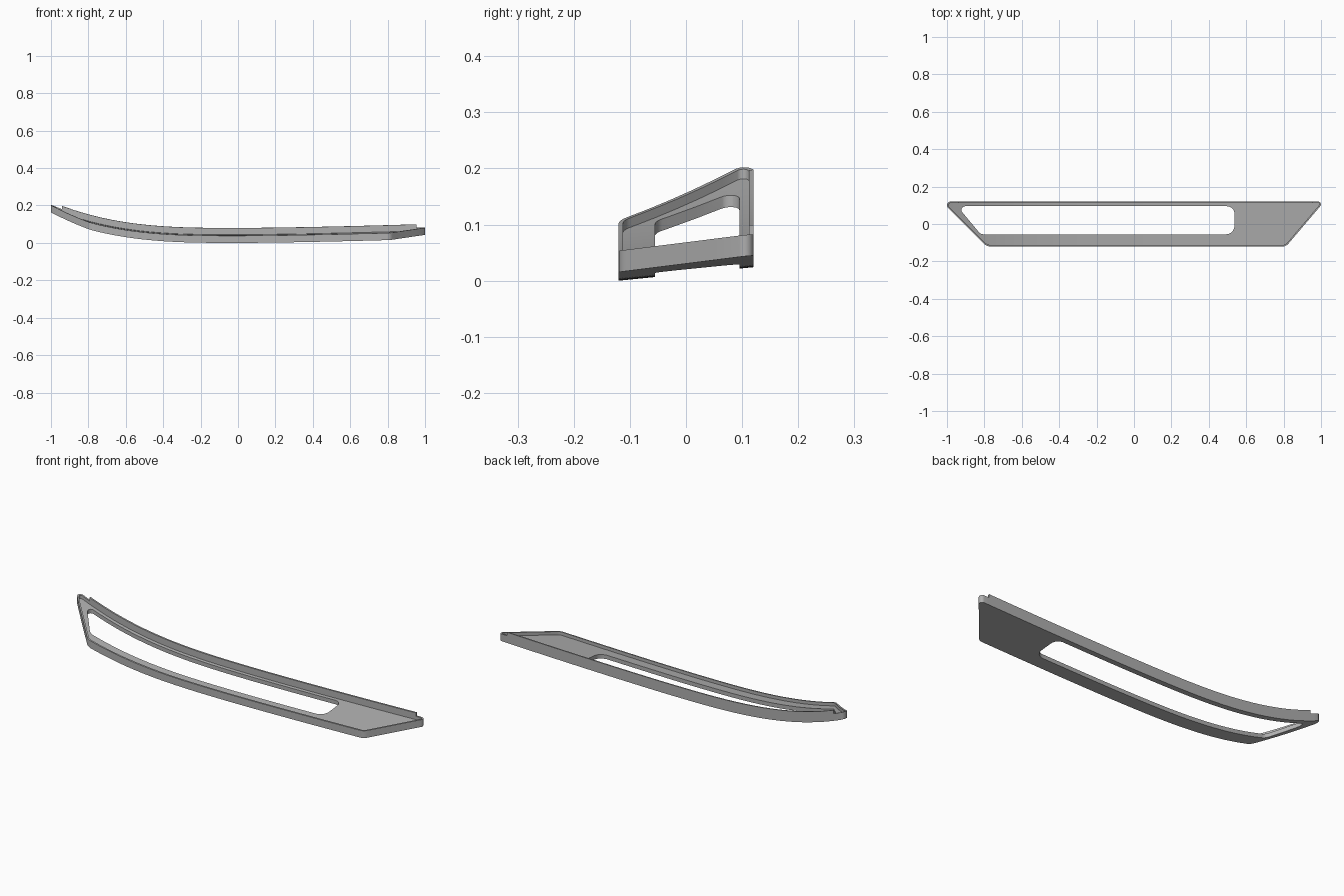
import bpy, bmesh, math
from mathutils import Vector

cube = bpy.data.objects.get("Cube")
if cube:
    bpy.data.objects.remove(cube, do_unlink=True)

grey = bpy.data.materials.new("mid_grey")
grey.use_nodes = True
grey.diffuse_color = (0.43, 0.43, 0.43, 1)
grey.node_tree.nodes["Principled BSDF"].inputs["Base Color"].default_value = (0.43, 0.43, 0.43, 1)

FLOOR, RIM, BACK, WALL = 0.021, 0.038, 0.056, 0.008


def inset(corners, d):
    """Move every edge of a counter-clockwise polygon inward by d."""
    out = []
    for i, (x, y, r) in enumerate(corners):
        p = Vector((x, y))
        a = (p - Vector(corners[i - 1][:2])).normalized()
        b = (Vector(corners[(i + 1) % len(corners)][:2]) - p).normalized()
        na, nb = Vector((-a.y, a.x)), Vector((-b.y, b.x))
        q = p + (na + nb) * d / (1 + na.dot(nb))
        out.append((q.x, q.y, max(r - d, 0.004)))
    return out


def rounded(corners, steps=8):
    """Counter-clockwise outline with a fillet at every corner."""
    pts = []
    for i, (x, y, r) in enumerate(corners):
        p = Vector((x, y))
        a = (p - Vector(corners[i - 1][:2])).normalized()
        b = (Vector(corners[(i + 1) % len(corners)][:2]) - p).normalized()
        turn = a.angle(b)
        start = p - a * r * math.tan(turn / 2)
        centre = start + Vector((-a.y, a.x)) * r
        a0 = math.atan2(-a.x, a.y)
        for k in range(steps + 1):
            t = a0 + turn * k / steps
            pts.append(centre + r * Vector((math.cos(t), math.sin(t))))
    return pts


def bend(x, y):
    """Height of the underside: upswept right end, gentle slope to the back."""
    sweep = 0.142 * (-x) ** 3 if x < 0 else 0.021 * x ** 1.5
    return sweep + 0.1 * (y + 0.12)


def build(name, loops, z0, z1):
    """Fill the outlines, slice along the length, thicken and bend."""
    bm = bmesh.new()
    edges = []
    for loop in loops:
        vs = [bm.verts.new((p.x, p.y, 0)) for p in loop]
        edges += [bm.edges.new((vs[i - 1], vs[i])) for i in range(len(vs))]
    bmesh.ops.triangle_fill(bm, edges=edges, use_beauty=True, normal=(0, 0, 1))
    for i in range(1, 50):
        bmesh.ops.bisect_plane(bm, geom=bm.verts[:] + bm.edges[:] + bm.faces[:],
                               dist=1e-5, plane_co=(-1 + i / 25, 0, 0), plane_no=(1, 0, 0))
    ext = bmesh.ops.extrude_face_region(bm, geom=bm.faces[:])
    top = {g for g in ext["geom"] if isinstance(g, bmesh.types.BMVert)}
    for v in bm.verts:
        v.co.z = bend(v.co.x, v.co.y) + (z1 if v in top else z0)
    bmesh.ops.recalc_face_normals(bm, faces=bm.faces[:])
    mesh = bpy.data.meshes.new(name)
    bm.to_mesh(mesh)
    bm.free()
    mesh.materials.append(grey)
    mesh.polygons.foreach_set("use_smooth", [True] * len(mesh.polygons))
    mesh.set_sharp_from_angle(angle=math.radians(30))
    obj = bpy.data.objects.new(name, mesh)
    bpy.context.scene.collection.objects.link(obj)
    return obj


# Outlines: x, y, corner radius
outer = [(-0.788, -0.12, 0.05), (0.813, -0.12, 0.04), (1.017, 0.12, 0.015), (-1.028, 0.12, 0.02)]
slot = [(-0.82, -0.055, 0.035), (0.537, -0.055, 0.045), (0.537, 0.095, 0.04), (-0.945, 0.095, 0.02)]
inner = inset(outer, WALL)

# Tray floor with its long slot
build("tray_floor", [rounded(inner), rounded(slot)], 0, FLOOR)

# Low rim around the edge
build("outer_rim", [rounded(outer), rounded(inner)], 0, RIM)

# Raised lip along the back, stopping short of both corners
lip = [Vector(p) for p in ((-0.94, 0.12 - WALL), (0.955, 0.12 - WALL), (0.955, 0.12), (-0.94, 0.12))]
build("back_lip", [lip], RIM, BACK)
